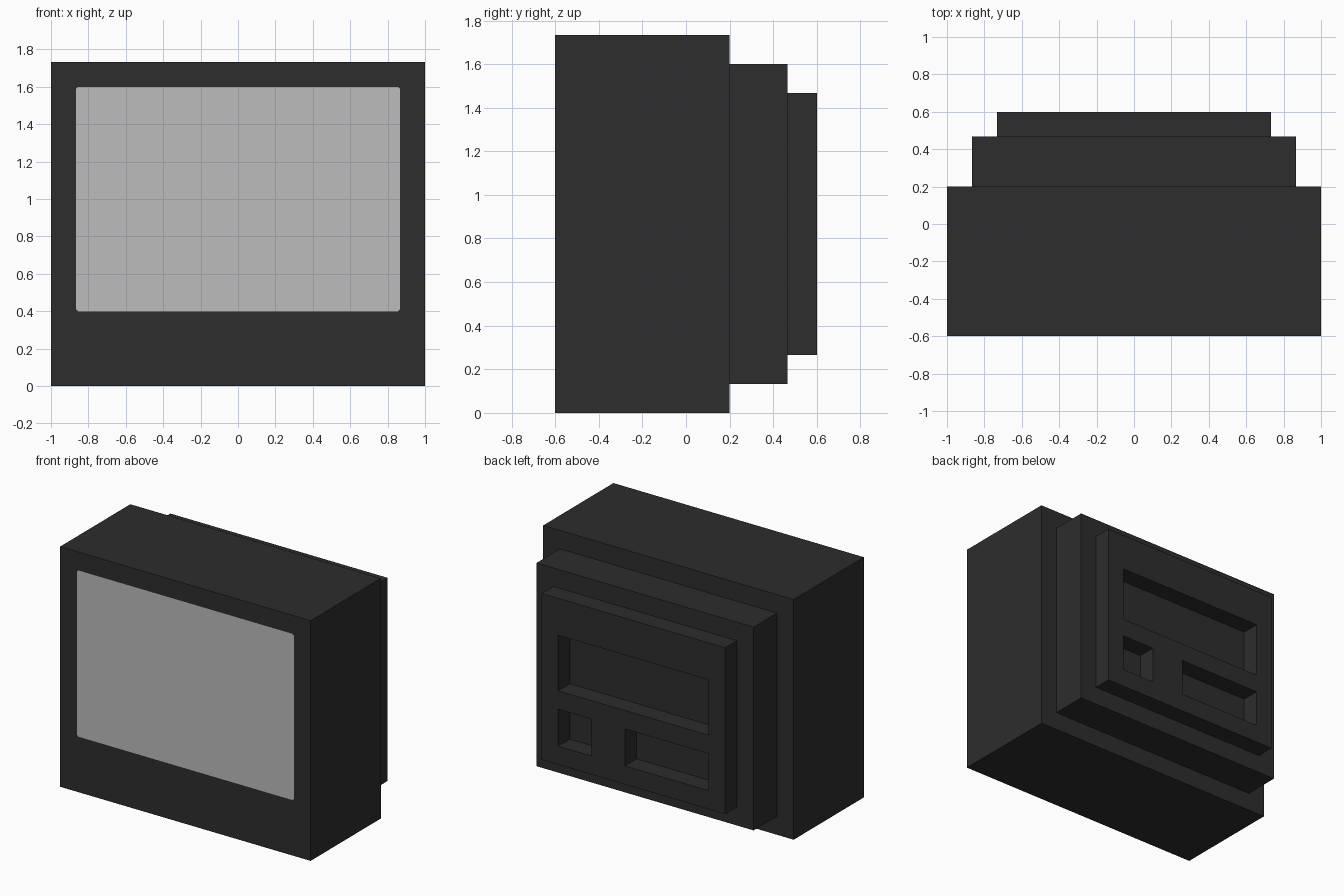
import bpy, bmesh

if "Cube" in bpy.data.objects:
    bpy.data.objects.remove(bpy.data.objects["Cube"])

U = 2 / 30  # the model follows a grid of 30 units across


def material(name, value):
    m = bpy.data.materials.new(name)
    m.diffuse_color = (value, value, value, 1)
    m.use_nodes = True
    m.node_tree.nodes["Principled BSDF"].inputs["Base Color"].default_value = m.diffuse_color
    return m


dark = material("dark casing", 0.0262)
grey = material("screen grey", 0.503)


def finish(name, bm, *mats):
    bmesh.ops.recalc_face_normals(bm, faces=bm.faces[:])
    me = bpy.data.meshes.new(name)
    bm.to_mesh(me)
    bm.free()
    for m in mats:
        me.materials.append(m)
    ob = bpy.data.objects.new(name, me)
    bpy.context.collection.objects.link(ob)
    return ob


def box(x, y0, y1, z0, z1):
    """Box in grid units, symmetric about x = 0."""
    bm = bmesh.new()
    bmesh.ops.create_cube(bm, size=1)
    for v in bm.verts:
        v.co = (v.co.x * 2 * x * U,
                (y0 if v.co.y < 0 else y1) * U,
                (z0 if v.co.z < 0 else z1) * U)
    return bm


# Main casing, with the flush screen inset into its front face
bm = box(15, -9, 3, 0, 26)
bm.normal_update()
screen = next(f for f in bm.faces if f.normal.y < -0.9)
bmesh.ops.inset_individual(bm, faces=[screen], thickness=2 * U)
for v in screen.verts:
    v.co.x = 13 * U if v.co.x > 0 else -13 * U
    v.co.z = (24 if v.co.z > 13 * U else 6) * U
screen.material_index = 1
# slightly clipped screen corners
bmesh.ops.bevel(bm, geom=list(screen.verts), offset=0.012, segments=1,
                affect='VERTICES', profile=0.5)
bm.normal_update()
for f in bm.faces:
    c = f.calc_center_median()
    inside = abs(c.x) < 0.1 and 6 * U < c.z < 24 * U and f.normal.y < -0.9
    f.material_index = int(inside)
finish("casing", bm, dark, grey)

# Rear step
finish("rear_step", box(13, 3, 7, 2, 24), dark)

# Rear panel: grid of cells with three socket openings, extruded back
xs = [-11, -9, 1, 5, 9, 11]
zs = [4, 6, 10, 12, 18, 22]
openings = [(-9, 9, 12, 18), (5, 9, 6, 10), (-9, 1, 6, 10)]  # x0, x1, z0, z1
bm = bmesh.new()
grid = {(x, z): bm.verts.new((x * U, 7 * U, z * U)) for x in xs for z in zs}
for x0, x1 in zip(xs, xs[1:]):
    for z0, z1 in zip(zs, zs[1:]):
        if any(a <= x0 and x1 <= b and c <= z0 and z1 <= d
               for a, b, c, d in openings):
            continue
        bm.faces.new([grid[x0, z0], grid[x1, z0], grid[x1, z1], grid[x0, z1]])
bmesh.ops.delete(bm, geom=[v for v in bm.verts if not v.link_faces],
                 context='VERTS')
ext = bmesh.ops.extrude_face_region(bm, geom=bm.faces[:], use_keep_orig=True)
for g in ext["geom"]:
    if isinstance(g, bmesh.types.BMVert):
        g.co.y = 9 * U
finish("rear_panel", bm, dark)
